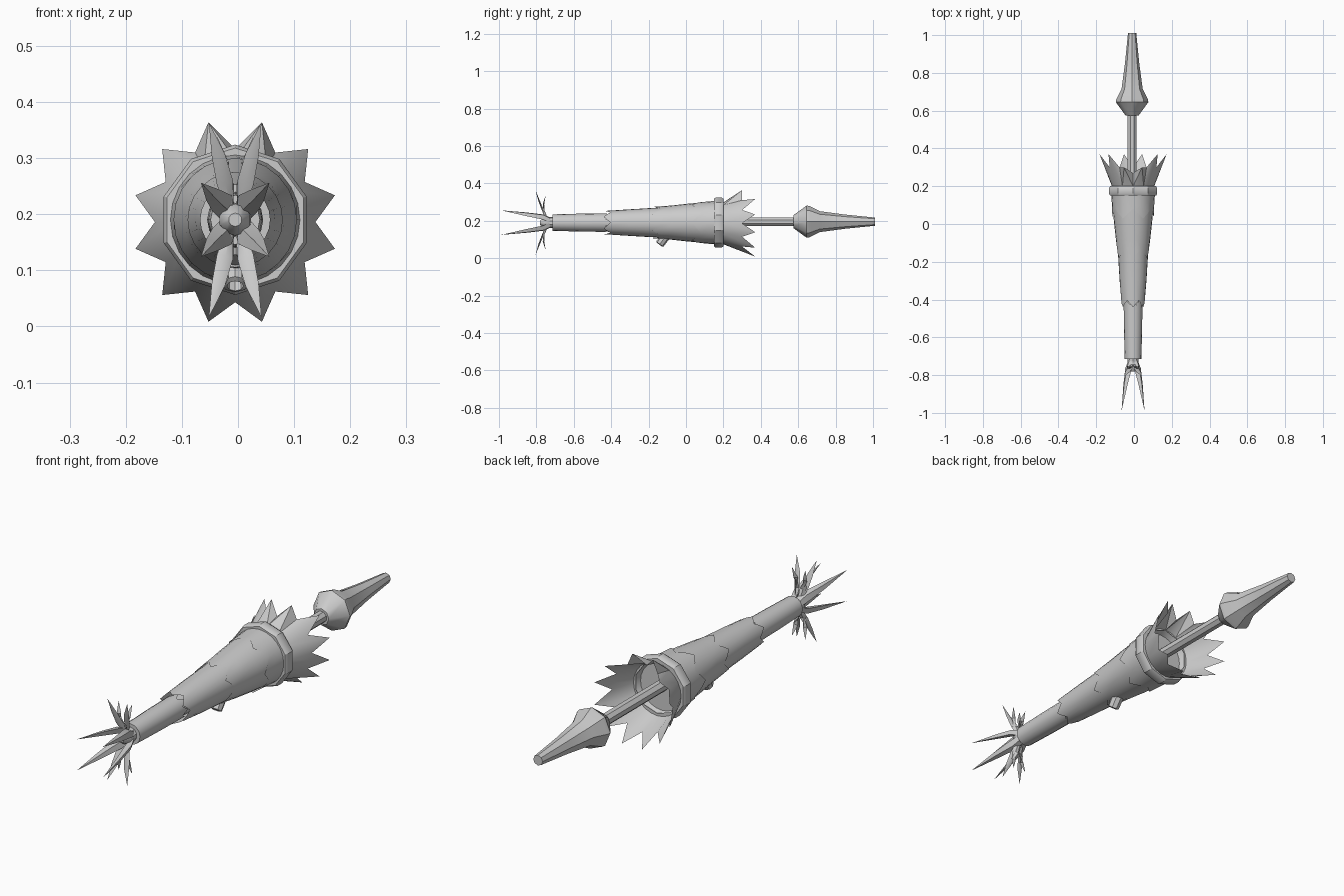
import bpy, bmesh, math
from mathutils import Vector

if "Cube" in bpy.data.objects:
    bpy.data.objects.remove(bpy.data.objects["Cube"])

CX, CZ = -0.005, 0.19          # long axis of the torch runs along y
grey = bpy.data.materials.new("grey")
grey.diffuse_color = (0.6, 0.6, 0.6, 1)
grey.use_nodes = True
grey.node_tree.nodes["Principled BSDF"].inputs["Base Color"].default_value = grey.diffuse_color


def finish(name, bm, angle=35):
    bmesh.ops.recalc_face_normals(bm, faces=bm.faces)
    mesh = bpy.data.meshes.new(name)
    bm.to_mesh(mesh)
    bm.free()
    mesh.materials.append(grey)
    ob = bpy.data.objects.new(name, mesh)
    bpy.context.collection.objects.link(ob)
    bpy.context.view_layer.objects.active = ob
    ob.select_set(True)
    bpy.ops.object.shade_smooth_by_angle(angle=math.radians(angle))
    ob.select_set(False)
    return ob


def skin(bm, rings):
    for a, b in zip(rings, rings[1:]):
        n = len(a)
        for i in range(n):
            j = (i + 1) % n
            bm.faces.new((a[i], a[j], b[j], b[i]))


def wave(ang, points, phase):
    """Triangle wave: 1 at each point, 0 in each valley."""
    t = ((ang - phase) / (2 * math.pi) * points) % 1
    return abs(2 * t - 1)


def lathe(name, profile, sides, phase=0.0, front=None, back=None, caps=True, angle=35):
    """Rings of (y, radius); front/back = (points, phase, depth) cut zigzag rims."""
    bm = bmesh.new()
    rings = []
    for k, (y, r) in enumerate(profile):
        ring = []
        for i in range(sides):
            a = math.pi / 2 + phase + 2 * math.pi * i / sides
            yy = y
            if front and k == 0:
                yy -= front[2] * wave(a - math.pi / 2, front[0], front[1])
            if back and k == len(profile) - 1:
                yy += back[2] * wave(a - math.pi / 2, back[0], back[1])
            ring.append(bm.verts.new((CX + r * math.cos(a), yy, CZ + r * math.sin(a))))
        rings.append(ring)
    skin(bm, rings)
    if caps:
        bm.faces.new(rings[0])
        bm.faces.new(rings[-1])
    return finish(name, bm, angle)


def blade(name, path, sx, sz, wide, thick):
    """Tapered diamond-section spike along a mirrored path."""
    bm = bmesh.new()
    pts = [Vector((CX + sx * x, y, CZ + sz * z)) for x, y, z in path]
    rings = []
    for i, p in enumerate(pts[:-1]):
        d = (pts[i + 1] - pts[max(i - 1, 0)]).normalized()
        radial = Vector((p.x - CX, 0, p.z - CZ)).normalized()
        u = d.cross(radial)
        u = u.normalized() if u.length > 0.2 else Vector((0, 1, 0)).cross(radial).normalized()
        v = d.cross(u).normalized()
        rings.append([bm.verts.new(p + o) for o in
                      (u * wide[i], v * thick[i], -u * wide[i], -v * thick[i])])
    skin(bm, rings)
    bm.faces.new(rings[0])
    tip = bm.verts.new(pts[-1])
    for i in range(4):
        bm.faces.new((rings[-1][i], rings[-1][(i + 1) % 4], tip))
    finish(name, bm, 40)


# front claws and upright leaf blades around the nose
for sx in (-1, 1):
    for sz in (-1, 1):
        blade("front_claw", [(.012, -.72, .012), (.024, -.765, .03), (.04, -.85, .044),
                             (.061, -.99, .066)], sx, sz, (.018, .022, .015), (.01, .014, .01))
        blade("long_leaf", [(.008, -.745, .015), (.018, -.765, .065), (.03, -.785, .115),
                            (.047, -.805, .174)], sx, sz, (.006, .015, .012), (.003, .005, .004))
        blade("short_leaf", [(.008, -.74, .015), (.015, -.76, .06), (.022, -.762, .1),
                             (.032, -.75, .148)], sx, sz, (.006, .014, .011), (.003, .005, .004))

# nose collar, front barrel and joint
lathe("nose_collar", [(-.78, .012), (-.755, .028), (-.725, .03), (-.70, .03)], 10)
lathe("front_barrel", [(-.715, .036), (-.715, .044), (-.56, .048), (-.43, .05)], 16,
      back=(8, 0, .03))
lathe("joint_core", [(-.45, .042), (-.36, .046)], 12)

# tapering body with overlapping scale layers
lathe("body", [(-.405, .062), (-.3, .071), (-.15, .08), (.0, .097), (.17, .112)], 24,
      front=(6, 0, .035), caps=False)
lathe("middle_scales", [(-.13, .084), (-.08, .091), (.0, .1), (.12, .111)], 24,
      front=(6, 0.0, .05), caps=False)
lathe("rear_scales", [(.08, .109), (.12, .113), (.17, .117)], 24,
      front=(6, math.pi / 6, .05), caps=False)

# clamp ring
lathe("clamp_ring", [(.15, .105), (.15, .128), (.16, .134), (.19, .134), (.2, .128),
                     (.2, .105)], 10, caps=False, angle=30)

# trigger stub under the body
bm = bmesh.new()
rings = []
for y, z, r in ((-.10, .13, .026), (-.14, .075, .024), (-.142, .072, .015), (-.125, .09, .013)):
    ring = []
    for i in range(8):
        a = 2 * math.pi * i / 8
        ring.append(bm.verts.new((CX + r * math.cos(a), y + r * math.sin(a) * .8,
                                  z - r * math.sin(a) * .58)))
    rings.append(ring)
skin(bm, rings)
bm.faces.new(rings[-1])
finish("trigger_stub", bm)

# flared cup with twelve pointed petals
bm = bmesh.new()
N = 24
floor = bm.verts.new((CX, .17, CZ))
rows = []
for k, (y, r) in enumerate(((.17, .10), (.2, .112), (.3, .145))):
    row = []
    for i in range(N):
        a = math.pi / 2 + 2 * math.pi * i / N
        yy, rr = y, r
        if k == 2:
            if i % 2:                       # petal tips, top pair shorter
                yy, rr = (.30 if i in (1, N - 1) else .37), .184
            else:                           # valleys
                yy, rr = (.27 if i == 0 else .30), (.13 if i == 0 else .143)
        row.append(bm.verts.new((CX + rr * math.cos(a), yy, CZ - .004 + rr * math.sin(a))))
    rows.append(row)
skin(bm, rows[:2])
for i in range(N):
    j = (i + 1) % N
    a, b, c, d = rows[1][i], rows[1][j], rows[2][j], rows[2][i]
    if i % 2:
        bm.faces.new((a, b, d))
        bm.faces.new((b, c, d))
    else:
        bm.faces.new((a, b, c))
        bm.faces.new((a, c, d))
    bm.faces.new((rows[0][j], rows[0][i], floor))
finish("petal_cup", bm, 30)

# rear rod and bulbous tail
CZ = 0.195
CX = -0.01
lathe("rear_rod", [(.16, .025), (.59, .025)], 8, math.pi / 8)
lathe("tail_bulb", [(.575, .035), (.645, .086), (.66, .084), (.715, .056), (.85, .038),
                    (1.01, .022)], 8, 0, angle=40)
